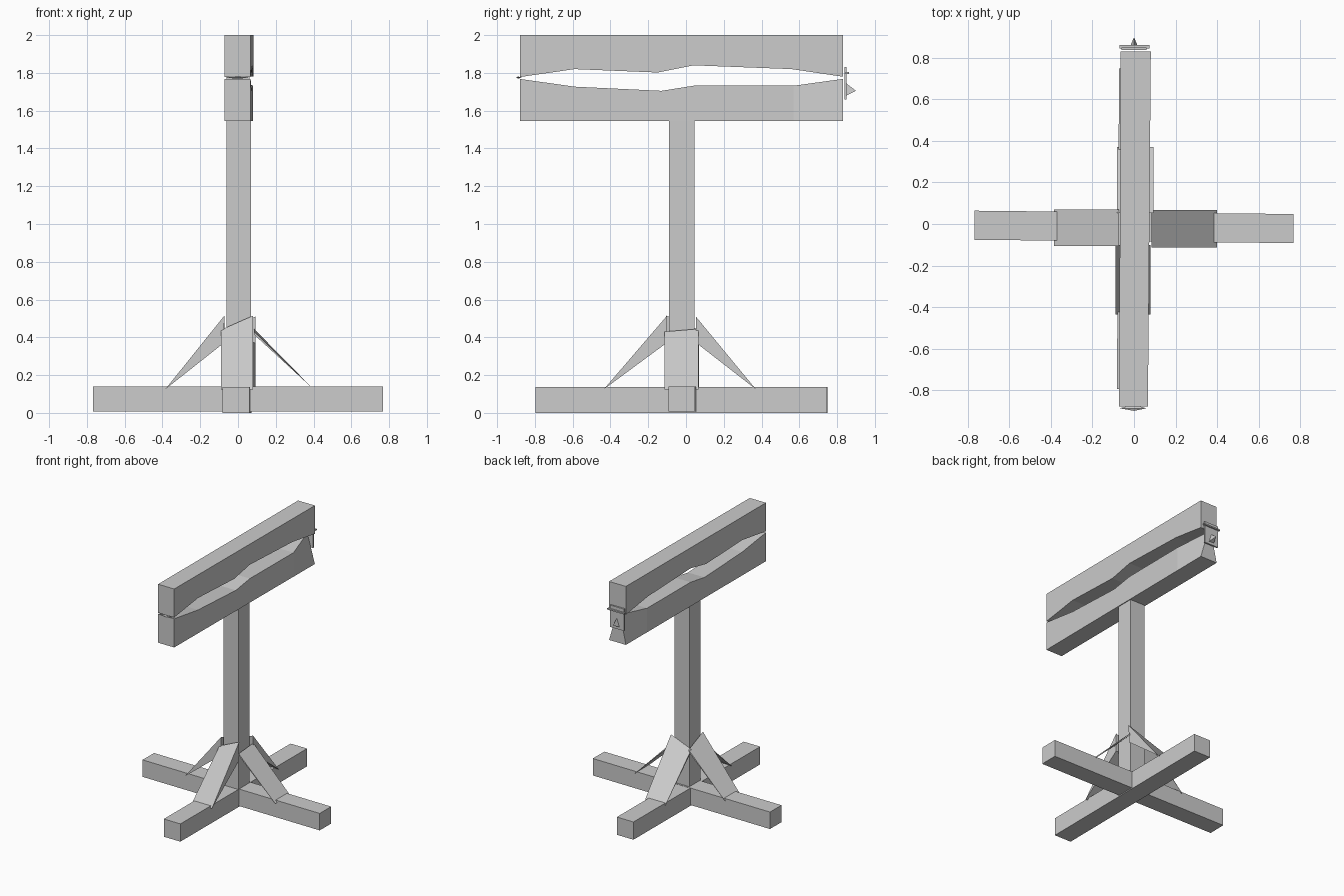
import bpy, bmesh
from math import radians
from mathutils import Vector

if "Cube" in bpy.data.objects:
    bpy.data.objects.remove(bpy.data.objects["Cube"])


def make(name, verts, faces):
    bm = bmesh.new()
    vs = [bm.verts.new(v) for v in verts]
    for f in faces:
        bm.faces.new([vs[i] for i in f])
    bmesh.ops.recalc_face_normals(bm, faces=bm.faces)
    me = bpy.data.meshes.new(name)
    bm.to_mesh(me)
    bm.free()
    ob = bpy.data.objects.new(name, me)
    bpy.context.collection.objects.link(ob)
    return ob


def box(name, lo, hi, turn=0):
    lo, hi = Vector(lo), Vector(hi)
    bpy.ops.mesh.primitive_cube_add(size=1, location=(lo + hi) / 2,
                                    rotation=(0, 0, radians(turn)))
    ob = bpy.context.object
    ob.name, ob.scale = name, hi - lo
    return ob


def board(name, edge, flat_z, end_half=None):
    """Board along y with one carved edge; ends sit slightly askew in x."""
    verts, faces = [], []
    y0, y1 = edge[0][0], edge[-1][0]
    for y, z in edge:
        t = (y - y0) / (y1 - y0)
        a, b = -0.072 + 0.008 * t, 0.067 + 0.014 * t
        ea, eb = a, b
        if end_half and y == y1:
            ea, eb = -end_half, end_half
        verts += [(a, y, flat_z), (b, y, flat_z), (eb, y, z), (ea, y, z)]
    n = len(edge)
    for i in range(n - 1):
        for k in range(4):
            m = (k + 1) % 4
            faces.append((4*i + k, 4*i + m, 4*i + 4 + m, 4*i + 4 + k))
    faces += [(0, 1, 2, 3), tuple(4*n - 4 + k for k in range(4))]
    return make(name, verts, faces)


def brace(name, out, foot, top, side, tops, unders, foot_z=0.125):
    """Wedge from a sharp foot edge up to a thicker end at the post."""
    out = Vector(out)
    across = Vector((abs(out.y), abs(out.x), 0))
    verts = []
    for d, zs in ((foot, (foot_z, foot_z)), (top, tops), (top + 0.003, unders)):
        verts += [out * d + across * s + Vector((0, 0, z)) for s, z in zip(side, zs)]
    make(name, verts, [(0, 1, 3, 2), (0, 1, 5, 4), (2, 3, 5, 4), (0, 2, 4), (1, 3, 5)])


# crossed feet and post
box("foot_beam_x", (-0.768, -0.084, 0.008), (0.768, 0.056, 0.14), -0.6)
box("foot_beam_y", (-0.077, -0.795, 0), (0.066, 0.748, 0.138), -0.4)
box("post", (-0.06, -0.09, 0.02), (0.068, 0.044, 1.56))

# diagonal braces
brace("brace_right", (1, 0, 0), 0.40, 0.085, (-0.113, 0.067), (0.43, 0.445), (0.412, 0.427))
brace("brace_left", (-1, 0, 0), 0.385, 0.072, (-0.105, 0.07), (0.515, 0.44), (0.37, 0.42))
brace("brace_front", (0, -1, 0), 0.435, 0.1, (-0.09, 0.08), (0.44, 0.515), (0.42, 0.37))
brace("brace_back", (0, 1, 0), 0.37, 0.052, (-0.082, 0.093), (0.44, 0.51), (0.42, 0.37))

# carved upper and lower boards
board("lower_board", [(-0.88, 1.768), (-0.59, 1.727), (-0.13, 1.705), (0.04, 1.732),
                      (0.57, 1.732), (0.83, 1.768)], 1.545, 0.015)
board("upper_board", [(-0.88, 1.778), (-0.59, 1.82), (-0.15, 1.802), (0.04, 1.84),
                      (0.56, 1.82), (0.83, 1.78)], 2.0)

# hasp plate, its pin and crossbar at the back end
box("hasp_plate", (-0.06, 0.838, 1.66), (0.06, 0.85, 1.83))
box("hasp_bar", (-0.07, 0.845, 1.795), (0.075, 0.862, 1.805))
p = 0.022
make("hasp_pin", [(-p, 0.848, 1.68), (p, 0.848, 1.68), (0, 0.848, 1.745), (0, 0.9, 1.705)],
     [(0, 1, 2), (0, 1, 3), (1, 2, 3), (2, 0, 3)])

# flat hinge leaf at the front end
h = 0.006
make("hinge_leaf", [(-0.07, -0.888, 1.775), (0.06, -0.888, 1.775), (0, -0.9, 1.775),
                    (0, -0.87, 1.775), (0, -0.888, 1.775 + h), (0, -0.888, 1.775 - h)],
     [(a, b, c) for a in (0, 1) for b in (2, 3) for c in (4, 5)])
